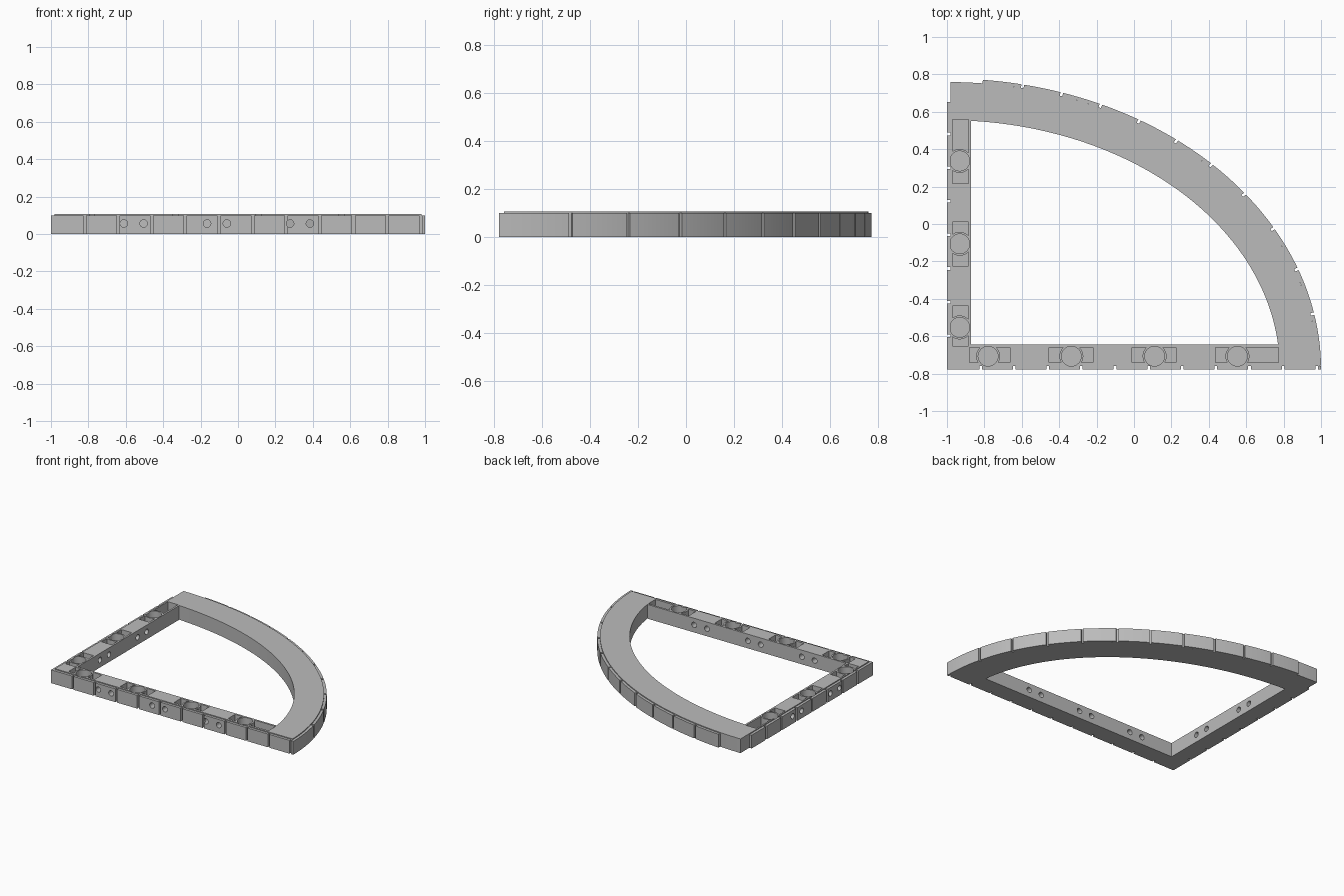
import bpy
import bmesh
from math import sin, cos, asin, acos, pi, radians
from mathutils import Matrix

if "Cube" in bpy.data.objects:
    bpy.data.objects.remove(bpy.data.objects["Cube"], do_unlink=True)

grey = bpy.data.materials.new("stone grey")
grey.use_nodes = True
grey.diffuse_color = (0.5, 0.5, 0.5, 1)
grey.node_tree.nodes["Principled BSDF"].inputs["Base Color"].default_value = (0.5, 0.5, 0.5, 1)

CX, CY = -1.0, -0.777      # corner of the quarter ellipse
A, B = 2.0, 1.555          # outer half axes
RIM = 0.019                # thickness of the facing blocks
TOP, BLOCK_TOP, FLOOR = 0.106, 0.099, 0.018
GAP = 0.014


def ellipse(a, b, t0, t1, n):
    """Arc points; t runs from the back end to the right end."""
    return [(CX + a * sin(t0 + (t1 - t0) * i / n),
             CY + b * cos(t0 + (t1 - t0) * i / n)) for i in range(n + 1)]


def prism(bm, pts, z0, z1):
    base = [bm.verts.new((x, y, z0)) for x, y in pts]
    face = bm.faces.new(base)
    grown = bmesh.ops.extrude_face_region(bm, geom=[face])["geom"]
    for v in grown:
        if isinstance(v, bmesh.types.BMVert):
            v.co.z = z1


def rect(x0, x1, y0, y1):
    return [(x0, y0), (x1, y0), (x1, y1), (x0, y1)]


def tube(bm, centre, radius, depth, axis="Z"):
    turn = {"Z": Matrix(), "X": Matrix.Rotation(pi / 2, 4, "Y"),
            "Y": Matrix.Rotation(pi / 2, 4, "X")}[axis]
    bmesh.ops.create_cone(bm, cap_ends=True, segments=32, radius1=radius,
                          radius2=radius, depth=depth,
                          matrix=Matrix.Translation(centre) @ turn)


def finish(name, bm):
    bmesh.ops.recalc_face_normals(bm, faces=bm.faces)
    mesh = bpy.data.meshes.new(name)
    bm.to_mesh(mesh)
    bm.free()
    mesh.materials.append(grey)
    ob = bpy.data.objects.new(name, mesh)
    bpy.context.collection.objects.link(ob)
    return ob


def cut(target, cutter):
    mod = target.modifiers.new("cut", "BOOLEAN")
    mod.operation, mod.solver, mod.object = "DIFFERENCE", "EXACT", cutter
    with bpy.context.temp_override(object=target, active_object=target):
        bpy.ops.object.modifier_apply(modifier=mod.name)


# Frame body: filled quarter ellipse, then the opening is cut out
bm = bmesh.new()
t_end = acos(RIM / (B - RIM))
t_start = asin(RIM / (A - RIM))
prism(bm, [(CX + RIM, CY + RIM)] + ellipse(A - RIM, B - RIM, t_start, t_end, 96), 0, TOP)
frame = finish("frame", bm)

bm = bmesh.new()
IA, IB = 1.779, 1.332
IX, IY = -0.872, -0.644
prism(bm, [(IX, IY)] + ellipse(IA, IB, asin((IX - CX) / IA), acos((IY - CY) / IB), 80), -0.1, 0.3)
opening = finish("opening_cutter", bm)

# Sockets along the two straight bars: centre, start and end of the pocket
front_sockets = [(-0.78, -0.88, -0.663), (-0.335, -0.455, -0.22),
                 (0.11, -0.01, 0.225), (0.553, 0.437, 0.772)]
side_sockets = [(-0.553, -0.652, -0.438), (-0.106, -0.225, 0.012), (0.337, 0.217, 0.558)]
FY, SX = -0.707, -0.932
pockets, posts, bores = bmesh.new(), bmesh.new(), bmesh.new()
for c, lo, hi in front_sockets:
    prism(pockets, rect(lo, hi, FY - 0.034, FY + 0.048), FLOOR, 0.2)
for c, lo, hi in side_sockets:
    prism(pockets, rect(SX - 0.038, SX + 0.046, lo, hi), FLOOR, 0.2)
for x, y in [(s[0], FY) for s in front_sockets] + [(SX, s[0]) for s in side_sockets]:
    tube(posts, (x, y, 0.1), 0.064, 0.4)
    tube(bores, (x, y, FLOOR + 0.1), 0.053, 0.2)
pocket_cutter = finish("pocket_cutter", pockets)
post_cutter = finish("post_cutter", posts)
bore_cutter = finish("bore_cutter", bores)

# Paired peg holes running through the bars between neighbouring sockets
bm = bmesh.new()
for sockets, axis in ((front_sockets, "Y"), (side_sockets, "X")):
    for s, t in zip(sockets, sockets[1:]):
        for d in (-0.053, 0.053):
            m = (s[0] + t[0]) / 2 + d
            at = (m, -0.7, 0.056) if axis == "Y" else (-0.93, m, 0.056)
            tube(bm, at, 0.02, 0.3, axis)
peg_cutter = finish("peg_hole_cutter", bm)

# Facing blocks round the outside, separated by narrow gaps
blocks = bmesh.new()
STEP = 0.1797
edges = [CX - GAP / 2] + [CX + STEP * i for i in range(1, 12)] + [CX + A + GAP / 2]
for lo, hi in zip(edges, edges[1:]):
    prism(blocks, rect(lo + GAP / 2, hi - GAP / 2, CY, CY + RIM), 0, BLOCK_TOP)
edges = [CY + RIM - GAP / 2] + [CY + STEP * i for i in range(1, 9)] + [CY + B - RIM + GAP / 2]
for lo, hi in zip(edges, edges[1:]):
    prism(blocks, rect(CX, CX + RIM, lo + GAP / 2, hi - GAP / 2), 0, BLOCK_TOP)
joints = [-0.815, -0.594, -0.385, -0.176, 0.03, 0.23, 0.417, 0.594, 0.749, 0.877, 0.963]
angles = [0] + [asin((x - CX) / A) for x in joints] + [t_end]
for i, (t0, t1) in enumerate(zip(angles, angles[1:])):
    # Half a gap, measured along the arc, is taken off each inner end
    def half(t):
        return GAP / 2 / ((A * cos(t)) ** 2 + (B * sin(t)) ** 2) ** 0.5
    t0 += half(t0) if i else 0
    t1 -= half(t1) if i < len(joints) else 0
    outer = ellipse(A, B, t0, t1, 10)
    inner = ellipse(A - RIM, B - RIM, t0, t1, 10)
    prism(blocks, outer + inner[::-1], 0, BLOCK_TOP)
facing = finish("facing_blocks", blocks)

# Cuts
cut(pocket_cutter, post_cutter)
for cutter in (opening, pocket_cutter, bore_cutter, peg_cutter):
    cut(frame, cutter)
cut(facing, peg_cutter)
for cutter in (opening, pocket_cutter, post_cutter, bore_cutter, peg_cutter):
    bpy.data.objects.remove(cutter, do_unlink=True)

# Smooth curves, sharp corners
for ob in (frame, facing):
    bpy.ops.object.select_all(action="DESELECT")
    ob.select_set(True)
    bpy.context.view_layer.objects.active = ob
    bpy.ops.object.shade_smooth_by_angle(angle=radians(30))
